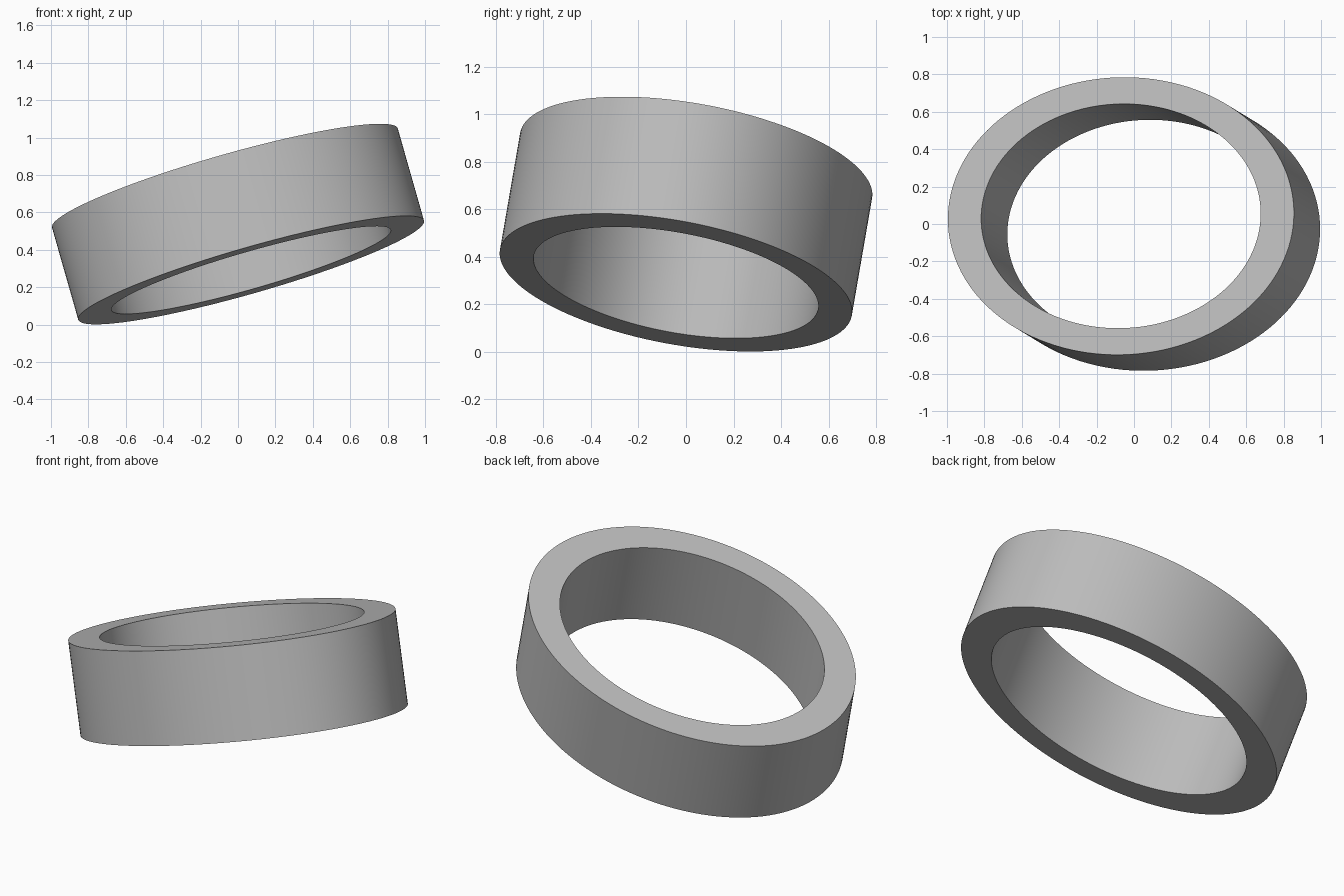
import bpy, bmesh, math
from mathutils import Vector

cube = bpy.data.objects.get("Cube")
if cube:
    bpy.data.objects.remove(cube, do_unlink=True)

SEGMENTS = 128
CENTRE = Vector((0, 0, 0.5375))
AXIS = Vector((-0.14, 0.085, 0.492))   # bottom centre to top centre
BORE = 0.808                           # inner size relative to outer

# Plain grey material
grey = bpy.data.materials.new("plain grey")
grey.use_nodes = True
colour = (0.5, 0.5, 0.5, 1)
grey.diffuse_color = colour
grey.node_tree.nodes["Principled BSDF"].inputs["Base Color"].default_value = colour


def rim_point(angle, scale, end):
    """Point on a tilted oval rim; end is -0.5 for bottom, 0.5 for top."""
    x = 0.925 * math.cos(angle) * scale
    y = (0.742 * math.sin(angle) + 0.016 * math.cos(angle)) * scale
    z = -(AXIS.x * x + AXIS.y * y) / AXIS.z
    return CENTRE + AXIS * end + Vector((x, y, z))


# Oval ring: rectangular section swept round the tilted axis
bm = bmesh.new()
section = [(1, -0.5), (1, 0.5), (BORE, 0.5), (BORE, -0.5)]
loops = [[bm.verts.new(rim_point(math.tau * i / SEGMENTS, s, e)) for s, e in section]
         for i in range(SEGMENTS)]
for i, a in enumerate(loops):
    b = loops[(i + 1) % SEGMENTS]
    for j in range(4):
        k = (j + 1) % 4
        bm.faces.new((a[j], b[j], b[k], a[k]))
bmesh.ops.recalc_face_normals(bm, faces=bm.faces)
mesh = bpy.data.meshes.new("oval_ring")
bm.to_mesh(mesh)
bm.free()
mesh.materials.append(grey)
ring = bpy.data.objects.new("oval_ring", mesh)
bpy.context.collection.objects.link(ring)

# Smooth walls with crisp rims
bpy.ops.object.select_all(action='DESELECT')
ring.select_set(True)
bpy.context.view_layer.objects.active = ring
bpy.ops.object.shade_smooth_by_angle(angle=math.radians(35))
